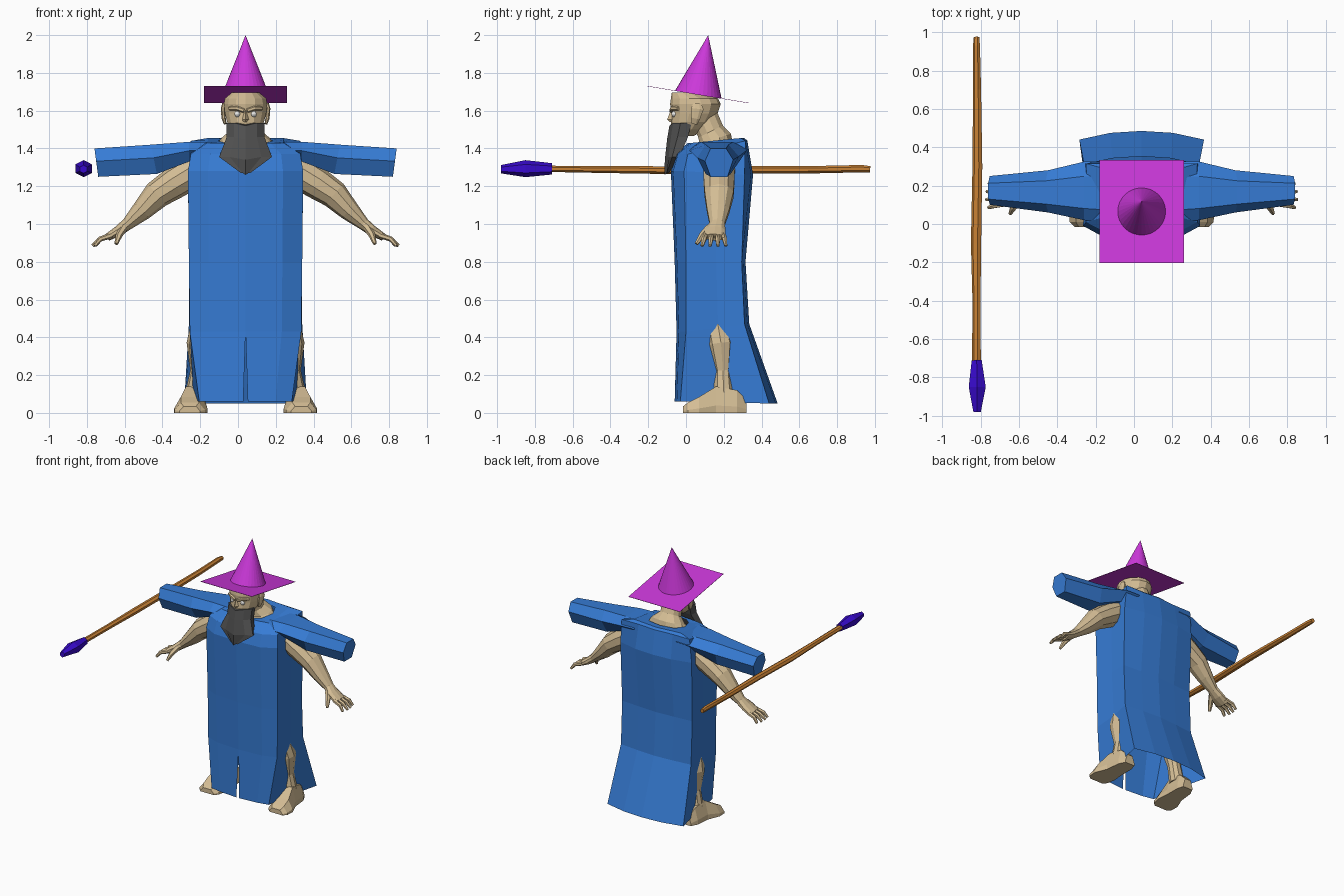
import bpy, bmesh, math
from mathutils import Vector, Matrix

CX = 0.04  # the figure stands slightly right of the centre


def mat(name, r, g, b):
    m = bpy.data.materials.new(name)
    m.diffuse_color = (r, g, b, 1)
    return m


BLUE = mat("robe blue", 0.037, 0.20, 0.66)
SKIN = mat("skin tan", 0.66, 0.51, 0.30)
PINK = mat("hat magenta", 0.60, 0.04, 0.70)
GREY = mat("beard grey", 0.085, 0.085, 0.085)
WOOD = mat("staff wood", 0.58, 0.22, 0.035)
GEM = mat("crystal violet", 0.04, 0.003, 0.62)
WHITE = mat("eye white", 0.9, 0.9, 0.88)


def finish(bm, name, m, dx=CX):
    bmesh.ops.remove_doubles(bm, verts=bm.verts, dist=0.0005)
    bmesh.ops.recalc_face_normals(bm, faces=bm.faces)
    me = bpy.data.meshes.new(name)
    bm.to_mesh(me)
    bm.free()
    me.materials.append(m)
    ob = bpy.data.objects.new(name, me)
    ob.location.x = dx
    bpy.context.collection.objects.link(ob)
    return ob


def loft(bm, rings, caps=(True, True), wrap=True):
    vs = [[bm.verts.new(p) for p in r] for r in rings]
    n = len(vs[0])
    for a, b in zip(vs, vs[1:]):
        for i in range(n if wrap else n - 1):
            j = (i + 1) % n
            bm.faces.new((a[i], a[j], b[j], b[i]))
    if caps[0]:
        bm.faces.new(vs[0])
    if caps[1]:
        bm.faces.new(vs[-1])


def tube(bm, path, side=(0, 1, 0), n=10, sx=1):
    """Sweep ellipses along path points (x, y, z, radius along side, other radius)."""
    pts = [Vector(p[:3]) for p in path]
    rings = []
    for i, p in enumerate(path):
        t = (pts[min(i + 1, len(pts) - 1)] - pts[max(i - 1, 0)]).normalized()
        s = Vector(side)
        s = (s - t * s.dot(t)).normalized()
        u = t.cross(s)
        ring = []
        for k in range(n):
            a = 2 * math.pi * (k + 0.5) / n
            q = pts[i] + s * p[3] * math.cos(a) + u * p[-1] * math.sin(a)
            ring.append((q.x * sx, q.y, q.z))
        rings.append(ring)
    loft(bm, rings)


# robe body: front/back height, slit, front centre y, front corner, side, back corner, back centre y
bm = bmesh.new()
rows = [
    (0.06, 0.05, 0.012, -0.06, 0.245, -0.03, 0.275, 0.20, 0.325, 0.44, 0.485),
    (0.43, 0.47, 0, -0.05, 0.295, 0.00, 0.288, 0.17, 0.300, 0.31, 0.335),
    (0.80, 0.80, 0, -0.06, 0.300, 0.00, 0.297, 0.16, 0.300, 0.295, 0.315),
    (1.28, 1.26, 0, -0.08, 0.305, -0.01, 0.300, 0.16, 0.305, 0.31, 0.355),
    (1.37, 1.44, 0, -0.055, 0.290, 0.01, 0.285, 0.16, 0.290, 0.315, 0.325),
    (1.43, 1.455, 0, 0.01, 0.200, 0.035, 0.200, 0.16, 0.200, 0.29, 0.31),
    (1.43, 1.45, 0, 0.03, 0.110, 0.07, 0.145, 0.16, 0.110, 0.24, 0.26),
]
rings = []
for zf, zb, sl, yc, xf, yf, xs, ys, xb, yb, ybc in rows:
    half = [(sl, yc, zf), (xf * 0.65, yc + 0.012, zf), (xf, yf, zf), (xs, ys, (zf + zb) / 2),
            (xb, yb, zb), (xb * 0.5, ybc - 0.01, zb), (0, ybc, zb)]
    rings.append(half + [(-x, y, z) for x, y, z in half[-2::-1]])
loft(bm, rings, (False, False), wrap=False)
finish(bm, "robe", BLUE)

# wide sleeves
sleeve = [  # x at top, x at bottom, y front/back, z bottom/top
    (0.18, 0.18, 0.01, 0.325, 1.34, 1.435),
    (0.30, 0.30, 0.02, 0.325, 1.33, 1.435),
    (0.50, 0.47, 0.06, 0.28, 1.265, 1.42),
    (0.80, 0.78, 0.10, 0.25, 1.25, 1.40)]
for sx, label in ((-1, "right"), (1, "left")):
    bm = bmesh.new()
    loft(bm, [[(sx * (xb + (xt - xb) * v), y0 + (y1 - y0) * u, z0 + (z1 - z0) * v)
               for u, v in ((0, 0.55), (0.2, 1), (0.75, 1), (1, 0.6), (0.8, 0), (0.2, 0))]
              for xt, xb, y0, y1, z0, z1 in sleeve])
    finish(bm, label + "_sleeve", BLUE)

    # arm with palm, fingers and thumb
    bm = bmesh.new()
    tube(bm, [(0.17, 0.17, 1.34, 0.07), (0.28, 0.175, 1.275, 0.088), (0.38, 0.175, 1.215, 0.085),
              (0.47, 0.175, 1.155, 0.08, 0.075), (0.55, 0.17, 1.07, 0.062, 0.055),
              (0.625, 0.165, 1.0, 0.042, 0.033), (0.67, 0.155, 0.965, 0.058, 0.028),
              (0.73, 0.15, 0.93, 0.06, 0.02)], sx=sx)
    for k in range(4):
        y = 0.105 + 0.031 * k
        e = 0.085 + 0.042 * k
        tip = 0.815 - 0.012 * abs(k - 1.4)
        tube(bm, [(0.71, y, 0.94, 0.015), (0.77, (y + e) / 2, 0.92, 0.014),
                  (tip, e, 0.885, 0.009)], n=6, sx=sx)
    tube(bm, [(0.645, 0.125, 0.98, 0.022), (0.67, 0.085, 0.94, 0.018),
              (0.685, 0.055, 0.895, 0.010)], n=6, sx=sx)
    finish(bm, label + "_arm", SKIN)

    # leg and foot
    bm = bmesh.new()
    tube(bm, [(0.10, 0.16, 0.88, 0.10), (0.14, 0.16, 0.70, 0.10), (0.20, 0.16, 0.50, 0.08),
              (0.235, 0.185, 0.36, 0.078), (0.245, 0.195, 0.22, 0.048),
              (0.265, 0.20, 0.10, 0.055)], sx=sx)
    loft(bm, [[(sx * (cx + w * u), y, h * v) for u, v in
               ((-1, 0), (1, 0), (1, 0.28), (0.6, 1), (-0.6, 1), (-1, 0.28))]
              for y, cx, w, h in ((0.32, 0.265, 0.04, 0.07), (0.27, 0.27, 0.06, 0.12),
                                  (0.16, 0.275, 0.066, 0.14), (0.07, 0.29, 0.088, 0.085),
                                  (0.01, 0.295, 0.08, 0.055), (-0.015, 0.295, 0.055, 0.035))])
    finish(bm, label + "_leg", SKIN)

    # ear and eye
    bm = bmesh.new()
    tube(bm, [(0.108, 0.045, 1.53, 0.016, 0.008), (0.116, 0.05, 1.56, 0.026, 0.012),
              (0.12, 0.06, 1.61, 0.036, 0.012), (0.116, 0.06, 1.64, 0.022, 0.008)], n=8, sx=sx)
    finish(bm, label + "_ear", SKIN)
    bm = bmesh.new()
    bmesh.ops.create_uvsphere(bm, u_segments=10, v_segments=6, radius=0.017,
                              matrix=Matrix.Translation((sx * 0.043, -0.061, 1.582)))
    finish(bm, label + "_eye", WHITE)
    # angled brow ridge
    bm = bmesh.new()
    tube(bm, [(0.008, -0.078, 1.600, 0.012), (0.045, -0.07, 1.613, 0.013),
              (0.085, -0.04, 1.612, 0.011)], n=6, sx=sx)
    finish(bm, label + "_brow", SKIN)

# torso and neck
bm = bmesh.new()
tube(bm, [(0, 0.15, 0.80, 0.09, 0.17), (0, 0.14, 1.05, 0.11, 0.16), (0, 0.14, 1.28, 0.12, 0.20),
          (0, 0.16, 1.40, 0.10, 0.18), (0, 0.155, 1.45, 0.09, 0.13),
          (0, 0.13, 1.49, 0.075, 0.08), (0, 0.10, 1.56, 0.075, 0.07)], n=12)
finish(bm, "torso", SKIN)

# head
bm = bmesh.new()
loft(bm, [[(rx * math.sin(2 * math.pi * k / 14), yc - ry * math.cos(2 * math.pi * k / 14), z)
           for k in range(14)] for z, yc, rx, ry in (
    (1.465, -0.01, 0.045, 0.05), (1.50, 0.01, 0.08, 0.085), (1.54, 0.03, 0.10, 0.11),
    (1.585, 0.045, 0.112, 0.122), (1.635, 0.05, 0.118, 0.134), (1.665, 0.045, 0.112, 0.125),
    (1.695, 0.0, 0.075, 0.075))])
finish(bm, "head", SKIN)

# nose
bm = bmesh.new()
loft(bm, [[(-w, -0.06, z), (0, y, z), (w, -0.06, z)] for z, w, y in
          ((1.54, 0.026, -0.085), (1.553, 0.028, -0.10), (1.605, 0.012, -0.08))])
finish(bm, "nose", SKIN)

# beard
bm = bmesh.new()
loft(bm, [[(0, yf, zc), (w * 0.6, yf + 0.02, z), (w, (yf + yb) / 2, z), (w * 0.9, yb, z),
           (-w * 0.9, yb, z), (-w, (yf + yb) / 2, z), (-w * 0.6, yf + 0.02, z)]
          for z, zc, w, yf, yb in ((1.535, 1.52, 0.10, -0.088, 0.03), (1.46, 1.45, 0.10, -0.10, 0.01),
                                   (1.355, 1.34, 0.14, -0.112, -0.035),
                                   (1.27, 1.26, 0.025, -0.115, -0.09))])
finish(bm, "beard", GREY)

# hat: thin tilted square brim and cone
tilt = Matrix.Translation((0, 0.065, 1.685)) @ Matrix.Rotation(-math.atan(1 / 6), 4, 'X')
bm = bmesh.new()
loft(bm, [[tilt @ Vector((x, y, z)) for x, y in
           ((-0.22, -0.272), (0.22, -0.272), (0.22, 0.272), (-0.22, 0.272))]
          for z in (-0.001, 0.001)])
finish(bm, "hat_brim", PINK)
bm = bmesh.new()
bmesh.ops.create_cone(bm, cap_ends=True, segments=32, radius1=0.125, radius2=0, depth=0.319,
                      matrix=tilt @ Matrix.Translation((0, 0, 0.1595)))
finish(bm, "hat_cone", PINK)

# floating staff with crystal
bm = bmesh.new()
tube(bm, [(-0.82, -0.72, 1.292, 0.024, 0.017), (-0.82, -0.4, 1.288, 0.022, 0.019),
          (-0.822, -0.1, 1.285, 0.028, 0.021), (-0.815, 0.3, 1.288, 0.027, 0.021),
          (-0.817, 0.7, 1.288, 0.022, 0.02), (-0.82, 0.93, 1.293, 0.019, 0.02),
          (-0.82, 0.975, 1.29, 0.015, 0.017)], side=(1, 0, 0), n=7)
finish(bm, "staff", WOOD, 0)
bm = bmesh.new()
tube(bm, [(-0.818, -0.98, 1.29, 0.022), (-0.817, -0.85, 1.293, 0.051, 0.045),
          (-0.82, -0.71, 1.292, 0.03)], side=(1, 0, 0), n=6)
finish(bm, "staff_crystal", GEM, 0)
